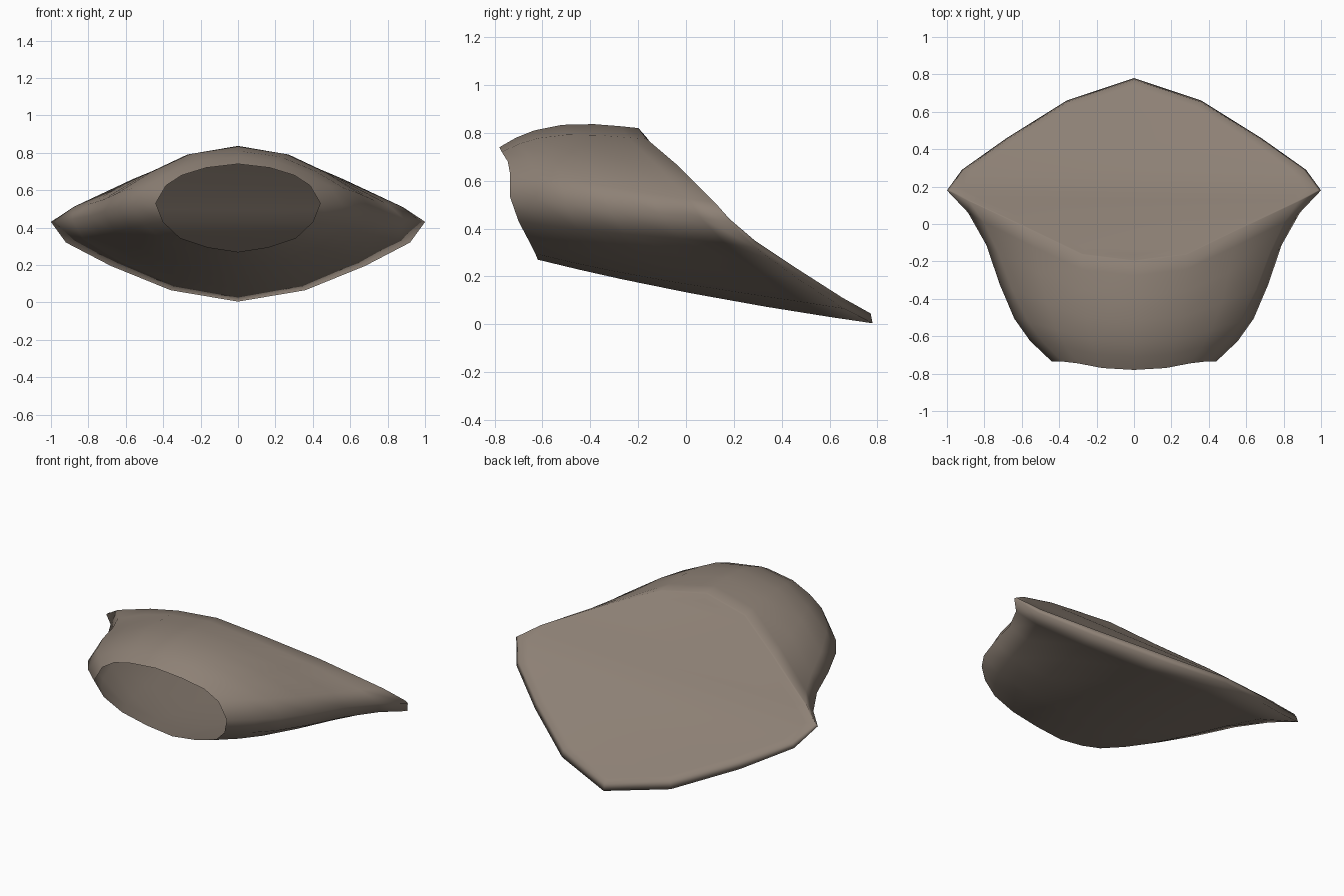
import bpy, bmesh
from mathutils import Vector

if "Cube" in bpy.data.objects:
    bpy.data.objects.remove(bpy.data.objects["Cube"])

# Half outlines, ordered from top centre round the +x side to bottom centre
HOLE = [(0, -.78, .74), (.17, -.77, .72), (.30, -.745, .68), (.385, -.735, .625),
        (.44, -.735, .53), (.40, -.70, .43), (.31, -.655, .345), (.16, -.63, .295), (0, -.62, .27)]
RIM = [(0, -.20, .82), (.28, -.165, .775), (.56, -.03, .66), (.88, .12, .51),
       (1, .18, .43), (.92, .29, .32), (.68, .46, .195), (.36, .66, .065), (0, .78, .004)]
# Outward swelling of the shell near the hole and near the rim
SWELL = [(.05, .04), (.055, .04), (.055, .03), (.06, 0), (.06, -.035),
         (.05, -.02), (.03, 0), (.02, .012), (.015, .015)]
# Height of the rounded lip along the rim
LIP = [0, 0, 0, 0, .012, .028, .04, .042, .036]


def shell_point(k, t):
    p = Vector(HOLE[k]).lerp(Vector(RIM[k]), t)
    a, b = SWELL[k]
    s = (a * t * (t - .7) * (t - 1) / (.25 * -.45 * -.75)
         + b * t * (t - .25) * (t - 1) / (.7 * .45 * -.3))
    return p + Vector((p.x, 0, p.z - .47)).normalized() * s


def inset_point(k, scale, sink):
    c = Vector((0, .24, .38))
    p = Vector(RIM[k]) + Vector((0, 0, LIP[k]))
    return c + (p - c) * scale - Vector((0, 0, sink))


bm = bmesh.new()


def ring(half):
    left = [Vector((-p.x, p.y, p.z)) for p in half[-2:0:-1]]
    return [bm.verts.new(p) for p in half + left]


# Flared open shell
rings = [ring([shell_point(k, t) for k in range(9)])
         for t in (0, .12, .25, .45, .68, .87, 1)]
# Rounded lip and edge of the sloping face
rings.append(ring([inset_point(k, .985, 0) for k in range(9)]))
rings.append(ring([inset_point(k, .92, .004) for k in range(9)]))
for a, b in zip(rings, rings[1:]):
    for i in range(16):
        j = (i + 1) % 16
        bm.faces.new((a[i], a[j], b[j], b[i]))

# Sloping face, strips running from side to side
r = rings[-1]
bm.faces.new((r[0], r[1], r[15]))
for k in range(1, 7):
    bm.faces.new((r[k], r[k + 1], r[15 - k], r[16 - k]))
bm.faces.new((r[7], r[8], r[9]))
bmesh.ops.recalc_face_normals(bm, faces=bm.faces)
# The sloping face must point up and backwards
bm.normal_update()
if sum(f.normal.z for f in bm.faces if set(f.verts) <= set(r)) < 0:
    bmesh.ops.reverse_faces(bm, faces=bm.faces)
for f in bm.faces:
    f.smooth = True

mesh = bpy.data.meshes.new("flared_shell")
bm.to_mesh(mesh)
bm.free()
shell = bpy.data.objects.new("flared_shell", mesh)
bpy.context.collection.objects.link(shell)

mat = bpy.data.materials.new("warm_grey_brown")
mat.diffuse_color = (.27, .22, .18, 1)
mat.use_nodes = True
mat.node_tree.nodes["Principled BSDF"].inputs["Base Color"].default_value = mat.diffuse_color
mesh.materials.append(mat)
